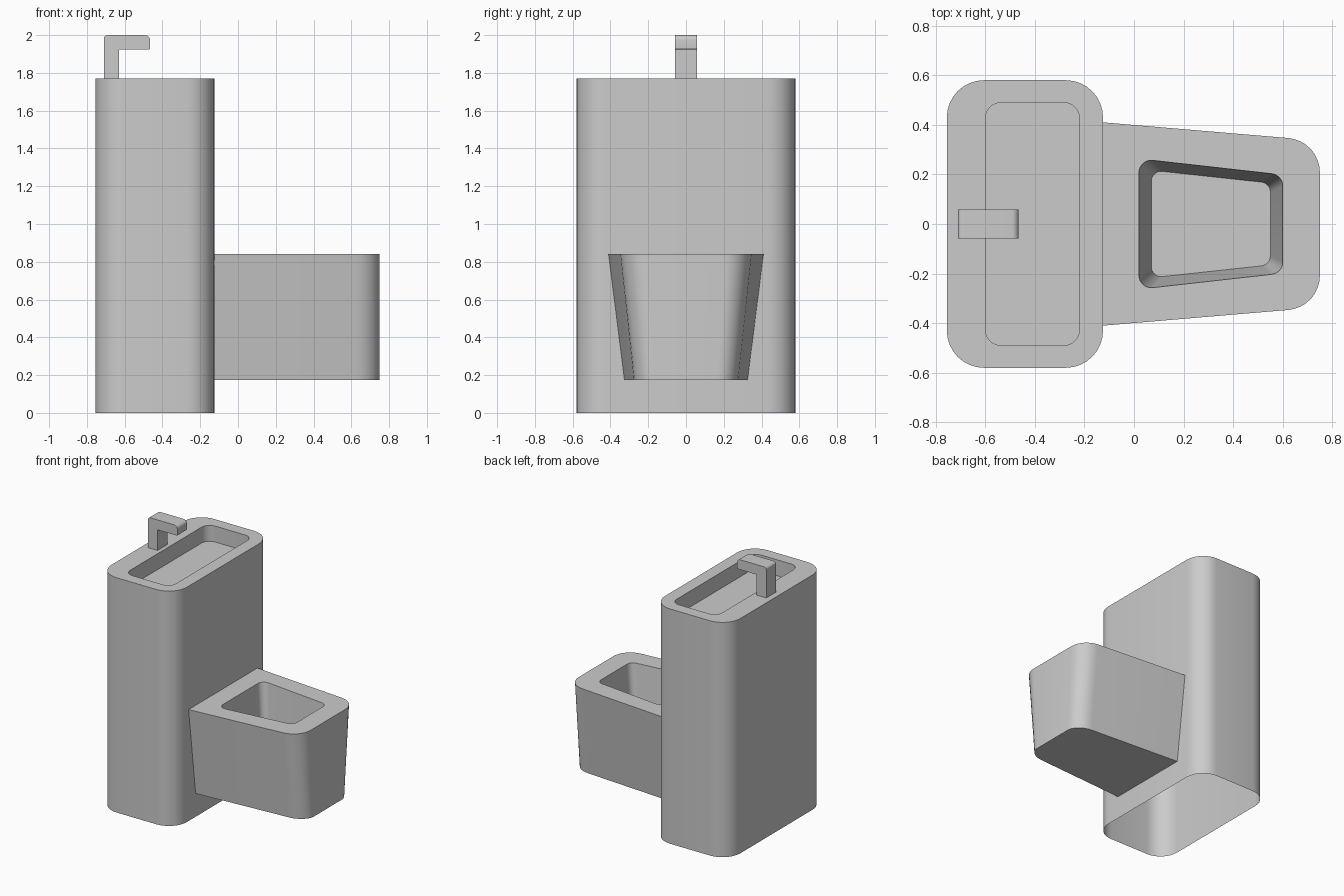
import bpy, bmesh, math
from mathutils import Vector

if "Cube" in bpy.data.objects:
    bpy.data.objects.remove(bpy.data.objects["Cube"])

SEG = 8  # segments per rounded corner


def rounded(corners):
    """Counter-clockwise 2D outline from (x, y, radius) corners."""
    out, n = [], len(corners)
    for i, (x, y, r) in enumerate(corners):
        p = Vector((x, y))
        d1 = (Vector(corners[i - 1][:2]) - p).normalized()
        d2 = (Vector(corners[(i + 1) % n][:2]) - p).normalized()
        theta = d1.angle(d2)
        t = r / math.tan(theta / 2)
        c = p + (d1 + d2).normalized() * (r / math.sin(theta / 2))
        a, b, w = p + d1 * t - c, p + d2 * t - c, math.pi - theta
        for k in range(SEG + 1):
            f = k / SEG
            out.append(c + (a * math.sin((1 - f) * w) + b * math.sin(f * w)) / math.sin(w))
    return out


def trapezoid(x0, x1, y0, y1, r0, r1):
    """Rounded outline, half-width y0 at x0 and y1 at x1."""
    return rounded([(x0, -y0, r0), (x1, -y1, r1), (x1, y1, r1), (x0, y0, r0)])


def finish(name, bm):
    bmesh.ops.remove_doubles(bm, verts=bm.verts[:], dist=1e-5)
    me = bpy.data.meshes.new(name)
    bm.to_mesh(me)
    bm.free()
    ob = bpy.data.objects.new(name, me)
    bpy.context.collection.objects.link(ob)
    bpy.ops.object.select_all(action='DESELECT')
    ob.select_set(True)
    bpy.context.view_layer.objects.active = ob
    bpy.ops.object.shade_smooth_by_angle(angle=math.radians(30))
    return ob


def loft(name, levels, cap_start, open_x=None):
    """Skin (outline, z) levels: outside up, over the rim, down to a floor."""
    bm = bmesh.new()
    rings = [[bm.verts.new((p.x, p.y, z)) for p in pts] for pts, z in levels]
    for a, b in zip(rings, rings[1:]):
        n = len(a)
        for i in range(n):
            j = (i + 1) % n
            bm.faces.new((a[i], a[j], b[j], b[i]))
    bm.faces.new(rings[-1])
    if cap_start:
        bm.faces.new(rings[0][::-1])
    if open_x is not None:
        hidden = [f for f in bm.faces if all(abs(v.co.x - open_x) < 1e-4 for v in f.verts)]
        bmesh.ops.delete(bm, geom=hidden, context='FACES')
    return finish(name, bm)


# Tall cistern body, open underneath, with a shallow hand basin in the top
body = trapezoid(-0.755, -0.125, 0.58, 0.58, 0.15, 0.15)
basin = trapezoid(-0.60, -0.22, 0.49, 0.49, 0.065, 0.065)
loft("cistern_body", [(body, 0), (body, 1.77), (basin, 1.77), (basin, 1.65)], False)

# Tapered bowl joined to the body, with a deep drafted recess
bowl_top = trapezoid(-0.125, 0.75, 0.41, 0.336, 0, 0.14)
bowl_base = [Vector((p.x, p.y * 0.795)) for p in bowl_top]
hole_top = trapezoid(0.02, 0.60, 0.263, 0.198, 0.05, 0.05)
hole_floor = trapezoid(0.07, 0.55, 0.217, 0.165, 0.04, 0.04)
loft("toilet_bowl",
     [(bowl_base, 0.175), (bowl_top, 0.84), (hole_top, 0.84), (hole_floor, 0.38)],
     True, open_x=-0.125)

# Bent tap: side profile extruded across y
profile = rounded([(-0.71, 1.77, 0), (-0.63, 1.77, 0), (-0.63, 1.925, 0),
                   (-0.465, 1.925, 0.005), (-0.465, 2.0, 0.028), (-0.71, 2.0, 0.018)])
bm = bmesh.new()
outline = bm.faces.new([bm.verts.new((p.x, -0.058, p.y)) for p in profile])
ext = bmesh.ops.extrude_face_region(bm, geom=[outline], use_keep_orig=True)
moved = [g for g in ext["geom"] if isinstance(g, bmesh.types.BMVert)]
bmesh.ops.translate(bm, verts=moved, vec=(0, 0.116, 0))
bmesh.ops.remove_doubles(bm, verts=bm.verts[:], dist=1e-5)
bmesh.ops.recalc_face_normals(bm, faces=bm.faces[:])
finish("tap", bm)
